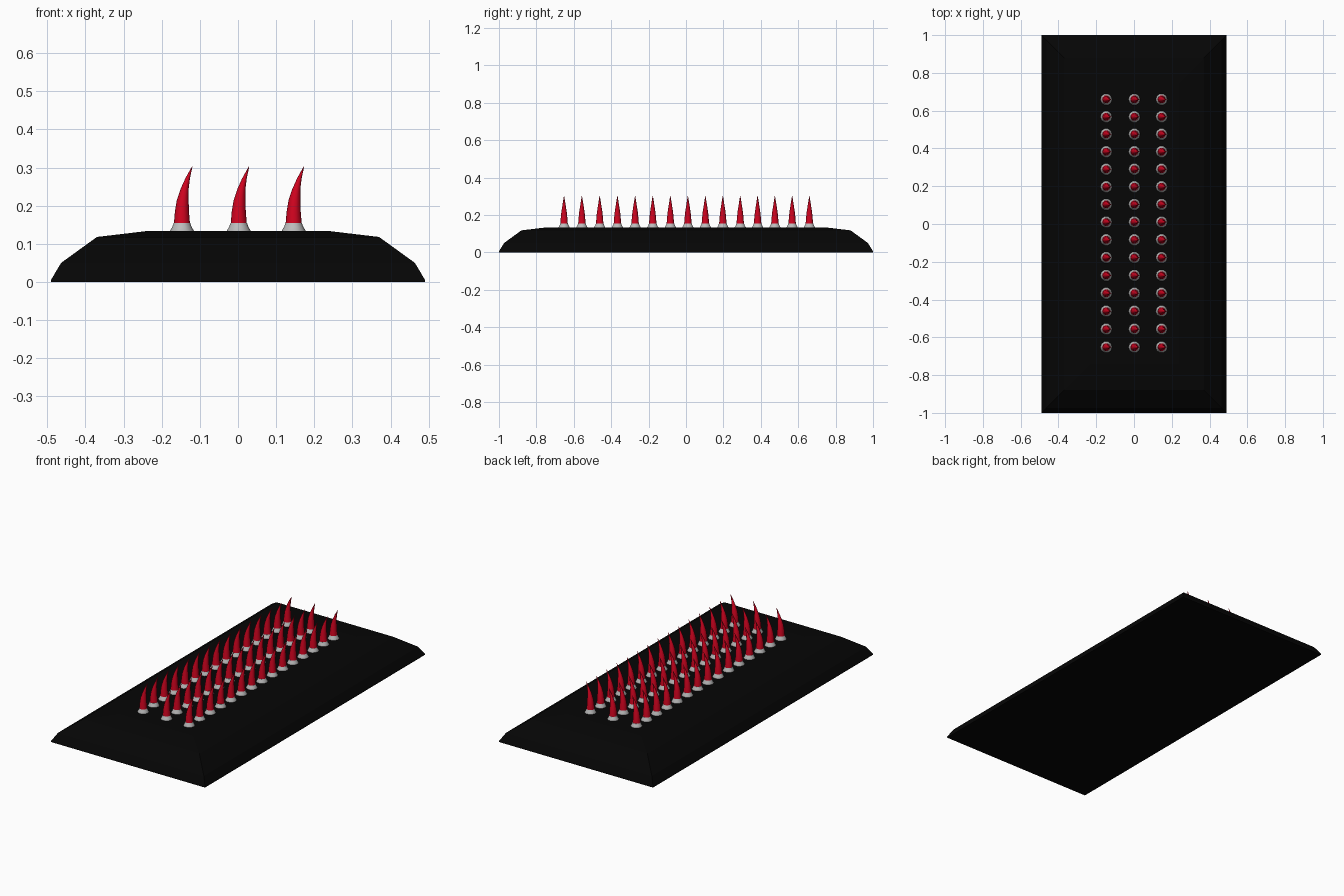
import bpy
import bmesh
from math import cos, sin, tau

cube = bpy.data.objects.get("Cube")
if cube:
    bpy.data.objects.remove(cube)


def material(name, colour, roughness=0.6):
    mat = bpy.data.materials.new(name)
    mat.use_nodes = True
    mat.diffuse_color = (*colour, 1)
    shader = mat.node_tree.nodes["Principled BSDF"]
    shader.inputs["Base Color"].default_value = (*colour, 1)
    shader.inputs["Roughness"].default_value = roughness
    return mat


black = material("black", (0.0017, 0.0017, 0.0017))
red = material("red", (0.65, 0.001, 0.014))
grey = material("light grey", (0.5, 0.5, 0.5))


def loft(name, rings, mat, smooth=False):
    """Mesh skinned through a list of equal-length point rings, capped at both ends."""
    bm = bmesh.new()
    loops = [[bm.verts.new(p) for p in ring] for ring in rings]
    for low, high in zip(loops, loops[1:]):
        n = len(low)
        for i in range(n):
            j = (i + 1) % n
            face = bm.faces.new((low[i], low[j], high[j], high[i]))
            face.smooth = smooth
    bm.faces.new(loops[0][::-1])
    bm.faces.new(loops[-1])
    mesh = bpy.data.meshes.new(name)
    bm.to_mesh(mesh)
    bm.free()
    mesh.materials.append(mat)
    return mesh


def place(name, mesh, location=(0, 0, 0)):
    obj = bpy.data.objects.new(name, mesh)
    obj.location = location
    bpy.context.collection.objects.link(obj)
    return obj


def rectangle(x, y, z):
    return [(-x, -y, z), (x, -y, z), (x, y, z), (-x, y, z)]


def circle(centre_x, radius, z, sides=10):
    return [(centre_x + radius * cos(tau * i / sides), radius * sin(tau * i / sides), z)
            for i in range(sides)]


# Base slab with bevelled shoulders
TOP = 0.134
slab = [(0.49, 1.0, 0), (0.49, 1.0, 0.006), (0.464, 0.973, 0.05),
        (0.37, 0.88, 0.118), (0.235, 0.745, TOP)]
place("base", loft("base", [rectangle(*s) for s in slab], black))

# Collar and curved spike, shared by every copy
collar = loft("collar", [circle(0, 0.031, -0.002), circle(0, 0.031, 0.001),
                         circle(0, 0.025, 0.011), circle(0, 0.0215, 0.021)], grey, smooth=True)
curve = [(0, 0.021, 0.02), (0, 0.0185, 0.05), (0.002, 0.0155, 0.08),
         (0.007, 0.0105, 0.11), (0.015, 0.006, 0.138), (0.027, 0.0006, 0.169)]
spike = loft("spike", [circle(*c) for c in curve], red, smooth=True)

# Grid of spikes, the rows closing up slightly towards the back
ROWS = 15
for column, x in (("right", -0.147), ("middle", 0.002), ("left", 0.146)):
    for row in range(ROWS):
        spot = (x, -0.652 + row * 0.0955 - row ** 2 * 0.00013, TOP)
        place(f"collar_{column}_{row + 1}", collar, spot)
        place(f"spike_{column}_{row + 1}", spike, spot)
